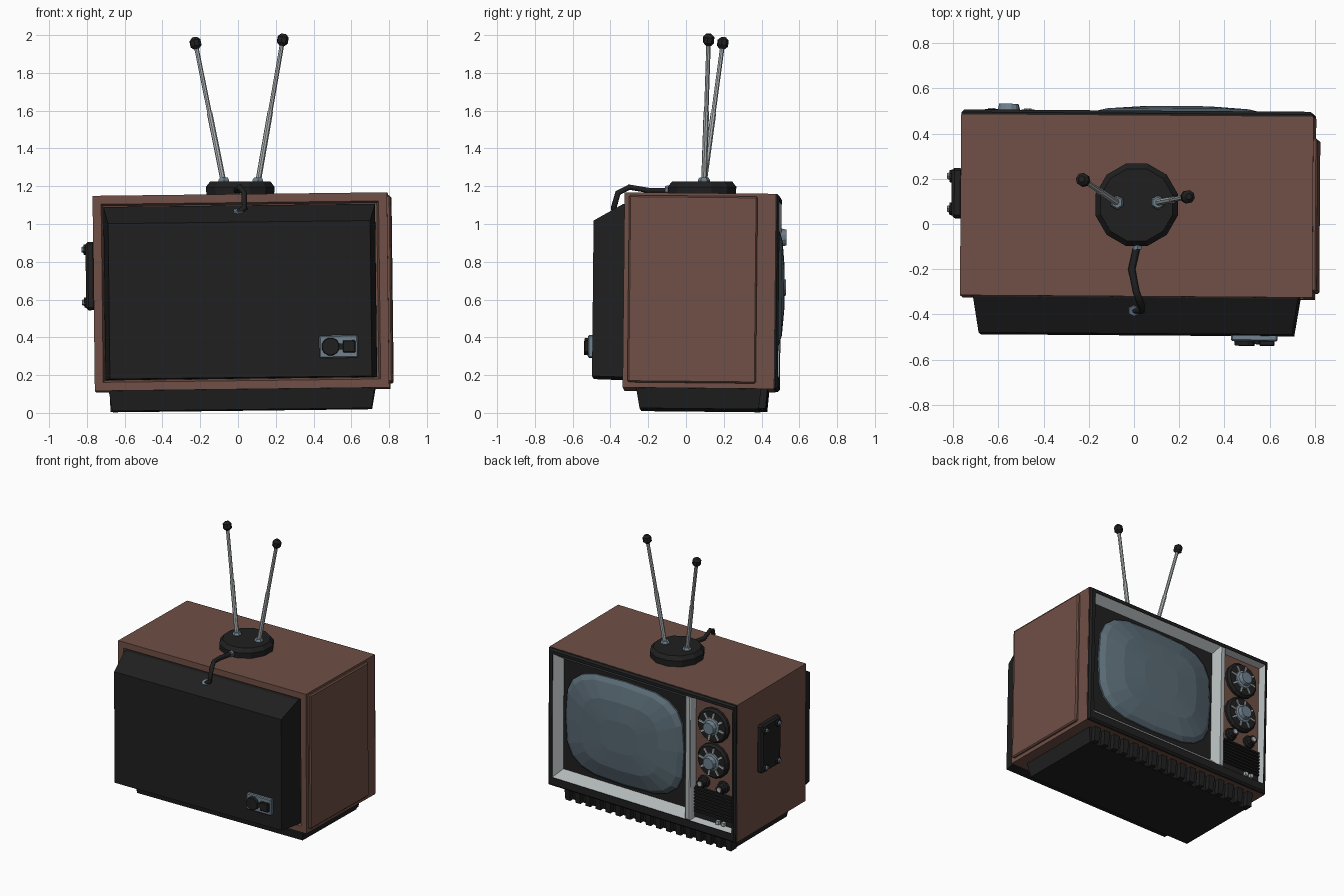
import bpy, bmesh
from math import sin, cos, pi, copysign
from mathutils import Vector, Matrix, Euler

if "Cube" in bpy.data.objects:
    bpy.data.objects.remove(bpy.data.objects["Cube"])

def material(name, *c):
    m = bpy.data.materials.new(name)
    m.diffuse_color = (*c, 1)
    m.use_nodes = True
    m.node_tree.nodes["Principled BSDF"].inputs["Base Color"].default_value = m.diffuse_color
    return m

WOOD = material("wood", .16, .08, .06)
BLACK = material("black_plastic", .014, .014, .014)
GLASS = material("screen_glass", .10, .145, .175)
SILVER = material("silver_trim", .45, .48, .49)
STEEL = material("steel", .16, .22, .27)

# the set leans very slightly
PIVOT = Matrix.Translation((0, 0, .65))
TILT = PIVOT @ Euler((-.01, -.012, -.007)).to_matrix().to_4x4() @ PIVOT.inverted()
STRAIGHT = Matrix.Identity(4)

def loft(name, rings, mat, wrap=False, caps=(True, True), xf=TILT):
    bm = bmesh.new()
    rows = [[bm.verts.new(xf @ Vector(p)) for p in r] for r in rings]
    n = len(rows[0])
    pairs = list(zip(rows, rows[1:])) + ([(rows[-1], rows[0])] if wrap else [])
    for a, b in pairs:
        for i in range(n):
            j = (i + 1) % n
            bm.faces.new((a[i], a[j], b[j], b[i]))
    if not wrap:
        if caps[0]:
            bm.faces.new(rows[0][::-1])
        if caps[1]:
            bm.faces.new(rows[-1])
    bmesh.ops.recalc_face_normals(bm, faces=bm.faces)
    me = bpy.data.meshes.new(name)
    bm.to_mesh(me)
    bm.free()
    me.materials.append(mat)
    ob = bpy.data.objects.new(name, me)
    bpy.context.collection.objects.link(ob)
    return ob

def rect(x0, x1, z0, z1, y, i=0):
    return [(x0+i, y, z0+i), (x1-i, y, z0+i), (x1-i, y, z1-i), (x0+i, y, z1-i)]

def box(name, x, y, z, mat, bevel=0):
    ob = loft(name, [rect(*x, *z, y[0]), rect(*x, *z, y[1])], mat)
    if bevel:
        m = ob.modifiers.new("bevel", 'BEVEL')
        m.width, m.segments = bevel, 1
    return ob

def turned(name, a, b, profile, n, mat, xf=TILT):
    """Round part along a-b; profile holds (fraction, radius)."""
    a, b = Vector(a), Vector(b)
    q = (b - a).to_track_quat('Z', 'Y')
    rings = [[a.lerp(b, t) + q @ Vector((r*cos(2*pi*(i+.5)/n), r*sin(2*pi*(i+.5)/n), 0))
              for i in range(n)] for t, r in profile]
    return loft(name, rings, mat, xf=xf)

# wooden cabinet, recessed at both ends
C = (-.762, .797, .122, 1.155)
loft("cabinet", [rect(*C, .40, .03), rect(*C, .475, .03), rect(*C, .475), rect(*C, -.325),
                 rect(*C, -.325, .045), rect(*C, -.30, .055)], WOOD)
box("side_panel", (.78, .816), (-.30, .38), (.15, 1.14), WOOD, .008)

# black rim round the screen side
R = (-.735, .757, .19, 1.12)
loft("screen_rim", [rect(*C, .462, .002), rect(*C, .485, .002), rect(*C, .497, .014),
                    rect(*R, .497), rect(*R, .43)], BLACK, wrap=True)

# screen surround, mask and bulging tube
S = (-.345, .757, .19, 1.12)
inner = (-.315, .702, .25, 1.07)
loft("screen_surround", [rect(*S, .493), rect(*inner, .432), rect(*inner, .42), rect(*S, .42)],
     SILVER, wrap=True)
box("screen_mask", (-.33, .72), (.41, .436), (.22, 1.09), BLACK)

def pillow(s, y, n=20):
    f = lambda v: copysign(abs(v) ** .58, v)
    return [(.19 + .49*s*f(cos(2*pi*i/n)), y, .66 + .39*s*f(sin(2*pi*i/n))) for i in range(n)]

loft("screen", [pillow(1, .43), pillow(1, .448), pillow(.93, .475), pillow(.65, .51),
                pillow(.3, .522)], GLASS)
box("screen_divider", (-.387, -.345), (.41, .497), (.19, 1.12), SILVER, .006)

# control panel with dials, small knobs and speaker grille
P = (-.735, -.385, .19, 1.12)
box("control_panel", P[:2], (.41, .447), P[2:], WOOD)
loft("control_trim", [rect(*P, .493), rect(*P, .449, .016), rect(*P, .43, .016), rect(*P, .43)],
     SILVER, wrap=True)
for k, z in enumerate((.94, .675)):
    x = -.555
    turned(f"dial_{k}", (x, .44, z), (x, .482, z), [(0, .128), (.6, .128), (1, .115)], 16, BLACK)
    for i in range(8):
        a = 2*pi*i/8 + .2
        d = Vector((cos(a), 0, sin(a)))
        c = Vector((x, .483, z))
        turned(f"dial_mark_{k}_{i}", c + d*.06, c + d*.105, [(0, .009), (1, .009)], 4, SILVER)
    turned(f"dial_knob_{k}", (x, .47, z), (x, .525, z),
           [(0, .07), (.4, .065), (.5, .05), (1, .043)], 12, STEEL)
for k, x in enumerate((-.475, -.635)):
    turned(f"small_knob_{k}", (x, .44, .495), (x, .505, .495),
           [(0, .045), (.4, .045), (.5, .035), (1, .03)], 10, BLACK)
    turned(f"small_knob_cap_{k}", (x, .5, .495), (x, .51, .495), [(0, .02), (1, .017)], 8, SILVER)
box("speaker_grille", (-.72, -.40), (.44, .458), (.21, .44), BLACK)
for i in range(8):
    z = .255 + i*.024
    box(f"grille_slat_{i}", (-.715, -.405), (.45, .474), (z, z + .012), BLACK)
for i, x in enumerate((-.66, -.615)):
    box(f"push_button_{i}", (x, x + .025), (.45, .482), (.215, .24), SILVER)

# tapered plinth with ribbed front
def slab(x0, x1, y0, y1, z):
    return [(x0, y0, z), (x1, y0, z), (x1, y1, z), (x0, y1, z)]

loft("plinth", [slab(-.672, .70, -.235, .395, .015), slab(-.69, .72, -.255, .41, .13)], BLACK)
for i in range(17):
    x = -.665 + i*.0835
    loft(f"plinth_rib_{i}", [slab(x - .02, x + .02, .37, .432, .018),
                             slab(x - .024, x + .024, .37, .442, .128)], BLACK)

# rear cover, sloped along its top
loft("rear_cover", [rect(-.705, .733, .178, 1.095, -.29), rect(-.705, .733, .178, 1.095, -.33),
                    rect(-.68, .707, .182, 1.005, -.488)], BLACK)

# power socket on the rear
box("socket_plate", (.43, .635), (-.512, -.48), (.28, .40), STEEL, .006)
turned("socket_round", (.49, -.50, .34), (.49, -.532, .34), [(0, .05), (1, .045)], 12, BLACK)
box("socket_square", (.555, .622), (-.532, -.50), (.308, .372), BLACK, .004)
box("socket_bridge", (.50, .57), (-.525, -.50), (.325, .355), BLACK)

# terminal plate on the left side
box("terminal_plate", (-.805, -.755), (.02, .24), (.555, .915), BLACK, .012)
for i, (y, z) in enumerate([(y, z) for y in (.06, .205) for z in (.595, .875)]):
    turned(f"terminal_washer_{i}", (-.80, y, z), (-.815, y, z), [(0, .03), (1, .028)], 8, BLACK)
    turned(f"terminal_bolt_{i}", (-.81, y, z), (-.826, y, z), [(0, .018), (1, .014)], 6, STEEL)

# antenna foot
turned("antenna_foot", (.012, .085, 1.145), (.012, .085, 1.225),
       [(0, .185), (.65, .188), (1, .165)], 12, BLACK, STRAIGHT)

# two telescopic rods with tips
for side, foot, tip in (("left", (-.075, .095, 1.215), (-.225, .195, 1.957)),
                        ("right", (.105, .095, 1.215), (.237, .12, 1.975))):
    x, y, z = foot
    turned(f"{side}_rod_socket", foot, (x, y, z + .03), [(0, .032), (.6, .032), (1, .024)], 6,
           STEEL, STRAIGHT)
    turned(f"{side}_rod", foot, tip, [(0, .015), (.5, .015), (.5, .012), (1, .012)], 8,
           SILVER, STRAIGHT)
    d = (Vector(tip) - Vector(foot)).normalized() * .032
    turned(f"{side}_rod_tip", Vector(tip) - d, Vector(tip) + d,
           [(0, .014), (.25, .03), (.75, .03), (1, .014)], 8, BLACK, STRAIGHT)

# antenna cable and its plugs
cu = bpy.data.curves.new("antenna_cable", 'CURVE')
cu.dimensions = '3D'
cu.bevel_depth, cu.bevel_resolution, cu.use_fill_caps = .016, 1, True
path = [(.015, -.09, 1.178), (-.01, -.20, 1.178), (.01, -.30, 1.195), (.032, -.36, 1.165),
        (.035, -.383, 1.085), (0, -.38, 1.06)]
sp = cu.splines.new('POLY')
sp.points.add(len(path) - 1)
for p, co in zip(sp.points, path):
    p.co = (*co, 1)
cu.materials.append(BLACK)
bpy.context.collection.objects.link(bpy.data.objects.new("antenna_cable", cu))
turned("foot_plug", (.015, -.08, 1.18), (.015, -.112, 1.18), [(0, .024), (1, .022)], 6,
       STEEL, STRAIGHT)
turned("cover_plug", (0, -.37, 1.04), (0, -.385, 1.072), [(0, .034), (1, .026)], 6, STEEL, STRAIGHT)
